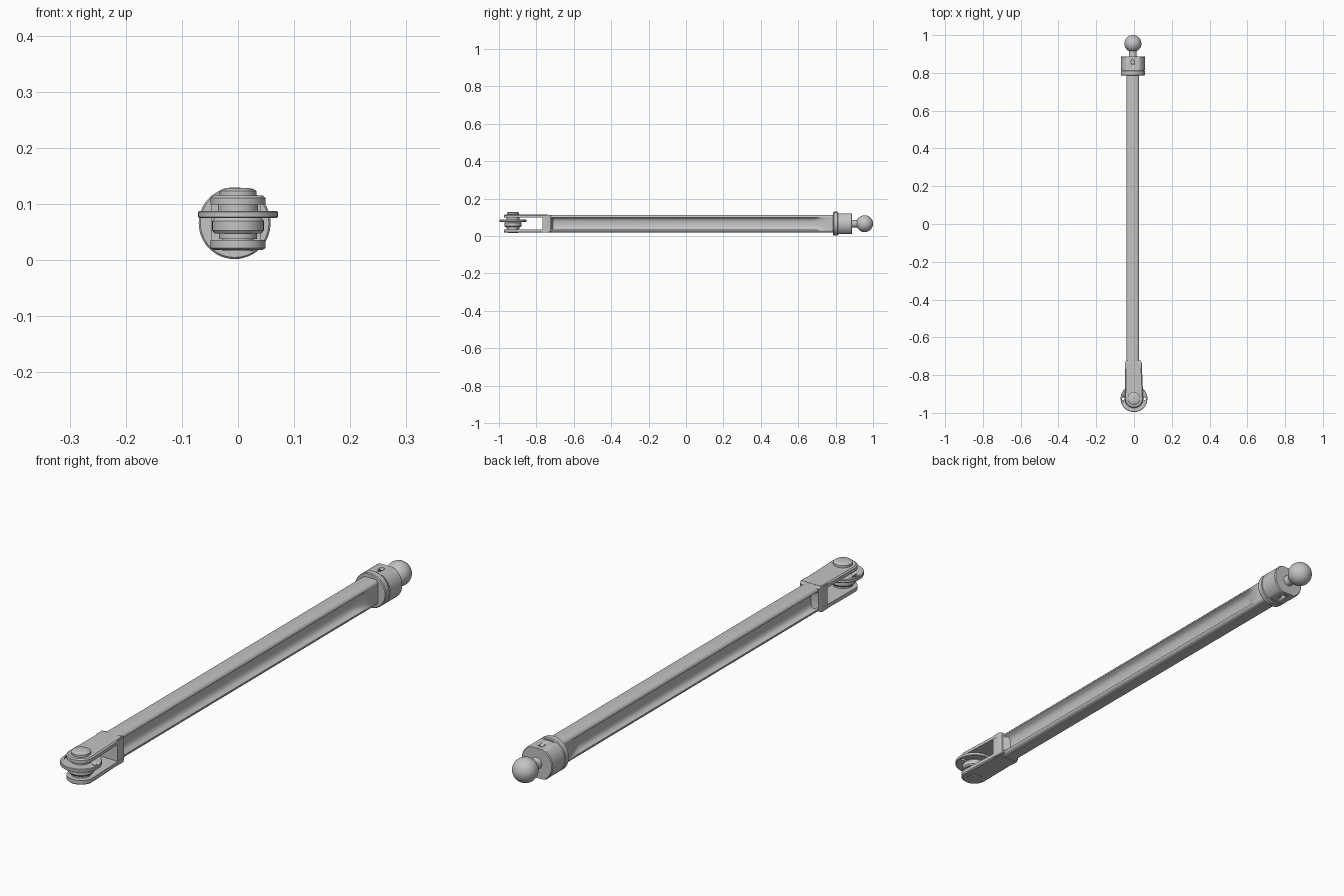
import bpy, bmesh
from math import sin, cos, pi, radians
from mathutils import Matrix, Vector

cube = bpy.data.objects.get("Cube")
if cube:
    bpy.data.objects.remove(cube, do_unlink=True)

GREY = (0.55, 0.55, 0.55, 1)
metal = bpy.data.materials.new("light grey metal")
metal.use_nodes = True
metal.diffuse_color = GREY
metal.node_tree.nodes["Principled BSDF"].inputs["Base Color"].default_value = GREY

ROD_X, MID_Z = -0.006, 0.066      # axis of the rod
PIN_Y = -0.925                    # axis of the fork pin
TO_Y = Matrix.Rotation(-pi / 2, 4, 'X')


def finish(name, bm, angle=35):
    bmesh.ops.recalc_face_normals(bm, faces=bm.faces)
    mesh = bpy.data.meshes.new(name)
    bm.to_mesh(mesh)
    bm.free()
    mesh.materials.append(metal)
    ob = bpy.data.objects.new(name, mesh)
    bpy.context.collection.objects.link(ob)
    bpy.ops.object.select_all(action='DESELECT')
    ob.select_set(True)
    bpy.context.view_layer.objects.active = ob
    bpy.ops.object.shade_smooth_by_angle(angle=radians(angle))
    return ob


def loft(name, rings, angle=35):
    """Skin a list of equal-length rings of points and cap both ends."""
    bm = bmesh.new()
    loops = [[bm.verts.new(p) for p in ring] for ring in rings]
    n = len(loops[0])
    for a, b in zip(loops, loops[1:]):
        for i in range(n):
            j = (i + 1) % n
            bm.faces.new((a[i], a[j], b[j], b[i]))
    bm.faces.new(loops[0][::-1])
    bm.faces.new(loops[-1])
    return finish(name, bm, angle)


def lathe(name, profile, origin, turn=Matrix(), n=48):
    """Turn (radius, height) pairs about an axis through origin."""
    m = Matrix.Translation(origin) @ turn
    return loft(name, [[m @ Vector((r * cos(2 * pi * i / n), r * sin(2 * pi * i / n), h))
                        for i in range(n)] for r, h in profile])


def cut(target, cutter):
    cutter.hide_render = True
    cutter.hide_viewport = True
    mod = target.modifiers.new("cut", 'BOOLEAN')
    mod.operation = 'DIFFERENCE'
    mod.object = cutter


# Rod: H section with rounded pocket floors that ramp out to solid ends
def rod_section(y, depth):
    half = 0.033
    quarter = [(0.020, 0.047), (0.028, 0.044), (half, 0.038), (half, 0.033),
               (half - 0.6 * depth, 0.029), (half - 0.9 * depth, 0.021),
               (half - depth, 0.008)]
    right = quarter + [(x, -z) for x, z in reversed(quarter)]
    ring = right + [(-x, z) for x, z in reversed(right)]
    return [(ROD_X + x, y, MID_Z + z) for x, z in ring]


loft("rod", [rod_section(y, depth) for y, depth in
             [(-0.75, 0), (-0.722, 0), (-0.712, 0.022), (0.665, 0.022),
              (0.69, 0.016), (0.72, 0.006), (0.75, 0), (0.80, 0)]], 42)


# Fork: two round-ended prongs joined by a block
def fork_outline(z, inset=0.0):
    r = 0.049 - inset
    pts = [(r * cos(a), PIN_Y + r * sin(a))
           for a in [pi + pi * i / 20 for i in range(21)]]
    pts += [(0.041 - inset, -0.735), (-0.047 + inset, -0.735)]
    return [(x, y, z) for x, y in pts]


loft("fork_upper_prong", [fork_outline(0.099), fork_outline(0.111), fork_outline(0.115, 0.005)])
loft("fork_lower_prong", [fork_outline(0.018, 0.005), fork_outline(0.022), fork_outline(0.036)])


def block_ring(y, g=0.0):
    x0, x1, z0, z1 = -0.047 + g, 0.041 - g, 0.02 + g, 0.114 - g
    return [(x0, y, z0), (x1, y, z0), (x1, y, z1), (x0, y, z1)]


loft("fork_block", [block_ring(-0.768), block_ring(-0.735), block_ring(-0.722, 0.005)])

# Pin with its head, the roller between the prongs and the drilled washer
pin_axis = (0, PIN_Y, 0)
lathe("pin", [(0.028, 0.016), (0.028, 0.115), (0.033, 0.115),
              (0.033, 0.123), (0.028, 0.127), (0.015, 0.129)], pin_axis)
lathe("roller", [(0.034, 0.038), (0.034, 0.048), (0.042, 0.048), (0.046, 0.053),
                 (0.046, 0.070), (0.042, 0.075), (0.036, 0.076), (0.036, 0.099)], pin_axis)
washer = lathe("washer", [(0.069, 0.075), (0.071, 0.077), (0.071, 0.086), (0.069, 0.088)], pin_axis)
for side in (-1, 1):
    cut(washer, lathe("washer_hole_cutter", [(0.007, 0.06), (0.007, 0.1)],
                      (side * 0.057, PIN_Y, 0), n=16))

# Collar: round flange, fine groove and a body with flats above and below
end_axis = (ROD_X, 0, MID_Z)
lathe("collar_flange", [(0.061, 0.787), (0.064, 0.790), (0.064, 0.809),
                        (0.060, 0.812), (0.060, 0.816)], end_axis, TO_Y)


def collar_ring(y, r, n=64):
    return [(ROD_X + r * cos(2 * pi * i / n), y,
             MID_Z + max(-0.055, min(0.055, r * sin(2 * pi * i / n)))) for i in range(n)]


collar = loft("collar_body", [collar_ring(0.814, 0.064), collar_ring(0.885, 0.064),
                              collar_ring(0.888, 0.061)])
for low, high in ((0.10, 0.15), (-0.02, 0.03)):
    cut(collar, lathe("collar_hole_cutter", [(0.010, low), (0.010, high)],
                      (ROD_X, 0.857, 0), n=24))

# Ball stud
lathe("ball_neck", [(0.024, 0.88), (0.020, 0.892), (0.020, 0.93)], end_axis, TO_Y)
bm = bmesh.new()
bmesh.ops.create_uvsphere(bm, u_segments=40, v_segments=24, radius=0.045,
                          matrix=Matrix.Translation((ROD_X, 0.955, MID_Z)) @ TO_Y)
finish("ball", bm)
